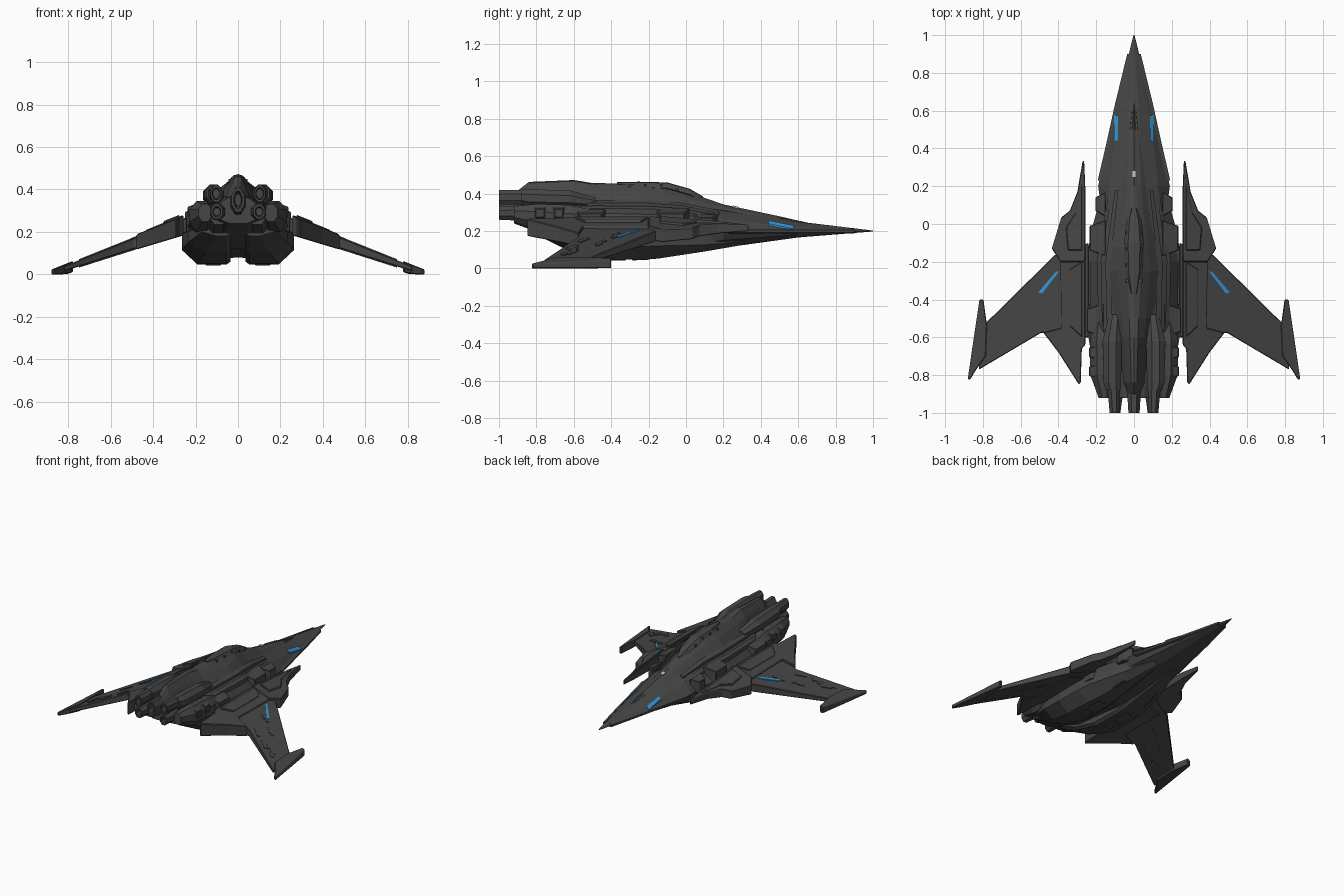
import bpy, bmesh, math, random

random.seed(4)

def material(name, rgb):
    m = bpy.data.materials.new(name)
    m.diffuse_color = (*rgb, 1)
    return m

HULL = material("dark_grey_hull", (0.062, 0.062, 0.062))
BLUE = material("blue_light", (0.04, 0.31, 0.66))
PALE = material("pale_sensor", (0.55, 0.55, 0.55))

def loft(name, rings, mat=HULL, mirror=False, bevel=0):
    """Skin closed rings of 3D points and cap both ends."""
    bm = bmesh.new()
    vs = [[bm.verts.new(p) for p in r] for r in rings]
    n = len(vs[0])
    for a, b in zip(vs, vs[1:]):
        for i in range(n):
            j = (i + 1) % n
            bm.faces.new((a[i], a[j], b[j], b[i]))
    bm.faces.new(vs[0])
    bm.faces.new(vs[-1][::-1])
    bmesh.ops.recalc_face_normals(bm, faces=bm.faces)
    me = bpy.data.meshes.new(name)
    bm.to_mesh(me)
    bm.free()
    me.materials.append(mat)
    ob = bpy.data.objects.new(name, me)
    bpy.context.collection.objects.link(ob)
    if mirror:
        ob.modifiers.new("mirror", 'MIRROR').use_mirror_merge = False
    if bevel:
        b = ob.modifiers.new("bevel", 'BEVEL')
        b.width, b.segments, b.limit_method = bevel, 1, 'ANGLE'
    return ob

def body(name, sections, **kw):
    """Symmetric loft from half sections: (y, [(x, z) from top centre to bottom centre])."""
    loft(name, [[(x, y, z) for x, z in h] + [(-x, y, z) for x, z in h[-2:0:-1]]
                for y, h in sections], **kw)

def plate(name, outline, top, bottom, mat=HULL, mirror=True, bevel=0.004):
    """Slab over an (x, y) outline between two height rules."""
    loft(name, [[(x, y, f(x, y)) for x, y in outline] for f in (bottom, top)],
         mat, mirror, bevel)

def pod(name, stations, n=8, mirror=True):
    """Faceted pod along y: (y, centre x, centre z, radius x, radius z)."""
    loft(name, [[(cx + rx * math.cos((i + .5) * math.tau / n), y,
                  cz + rz * math.sin((i + .5) * math.tau / n)) for i in range(n)]
                for y, cx, cz, rx, rz in stations], mirror=mirror)

def block(name, x0, x1, y0, y1, z0, z1, tip=0.03):
    """Box whose front and back slope in by tip towards the outside."""
    plate(name, [(x0, y0), (x1, y0 + tip), (x1, y1 - tip), (x0, y1)],
          lambda x, y: z1 - (x - x0) * 0.35, lambda x, y: z0)

# Main hull, needle nose to tail
body("main_hull", [
    (1.0, [(0, .202), (.001, .202), (.002, .201), (.003, .2), (.002, .198), (.001, .197), (0, .197)]),
    (.6, [(0, .25), (.025, .247), (.08, .22), (.1, .2), (.08, .18), (.03, .165), (0, .165)]),
    (.2, [(0, .325), (.04, .318), (.13, .262), (.19, .205), (.16, .15), (.06, .115), (0, .11)]),
    (.13, [(0, .335), (.05, .33), (.13, .28), (.18, .21), (.16, .14), (.06, .105), (0, .1)]),
    (-.05, [(0, .37), (.07, .355), (.16, .3), (.23, .225), (.215, .13), (.07, .08), (0, .08)]),
    (-.2, [(0, .38), (.1, .365), (.18, .31), (.24, .23), (.24, .13), (.1, .07), (0, .08)]),
    (-.6, [(0, .39), (.09, .37), (.18, .31), (.235, .23), (.21, .16), (.1, .12), (0, .12)]),
    (-.92, [(0, .37), (.05, .36), (.09, .33), (.11, .3), (.09, .26), (.04, .24), (0, .24)])])

# Raised spine / carapace: y, half width, top, base
body("spine", [(y, [(0, t), (w * .25, t - .006), (w * .62, t - (t - b) * .45), (w, b), (0, b - .02)])
               for y, w, t, b in [(.66, .008, .242, .235), (.5, .032, .278, .255), (.2, .062, .342, .31),
                                  (.0, .09, .41, .335), (-.12, .118, .448, .35), (-.25, .14, .452, .35),
                                  (-.5, .1, .456, .36), (-.6, .085, .472, .36), (-.84, .06, .462, .35),
                                  (-.9, .04, .415, .34)]])

# Cockpit canopy strip set in the spine
body("canopy", [(y, [(0, t), (w * .6, t - .003), (w, t - .03), (0, t - .05)])
                for y, w, t in [(.09, .015, .385), (.02, .04, .425), (-.1, .052, .459),
                                (-.25, .048, .463), (-.37, .02, .462)]])
for i in range(4):
    y = -.04 - i * .085
    plate("canopy_frame", [(-.045, y), (.045, y), (.045, y - .014), (-.045, y - .014)],
          lambda x, y: .462 - abs(x) * .3 - max(0, y + .12) * .3, lambda x, y: .41, mirror=False, bevel=0)

# Sensor on the nose ridge
plate("nose_sensor", [(-.011, .25), (.011, .25), (.011, .28), (-.011, .28)],
      lambda x, y: .336 - (y - .25) * .25, lambda x, y: .325 - (y - .25) * .25, PALE, False, 0)

# Flank rails beside the spine
for k, (x0, x1, z0) in enumerate([(.11, .135, .335), (.155, .175, .305)]):
    loft(f"flank_rail_{k}", [[(x0 * s, y, z0 - .04 + d), (x1 * s, y, z0 - .05 + d),
                              (x1 * s, y, z0 + .005 + d), (x0 * s, y, z0 + .02 + d)]
                             for y, s, d in [(.18, .75, -.045), (-.02, .95, -.005), (-.2, 1.12, .008),
                                             (-.5, 1.08, .01), (-.62, 1, .0)]], mirror=True)

# Nose edge strips
loft("nose_side_strip", [[(x - .015, y, .214), (x + .006, y, .206), (x + .006, y, .192), (x - .015, y, .186)]
                         for x, y in [(.03, .9), (.098, .62), (.135, .45), (.186, .23)]], mirror=True)

# Belly pods with a slot between them
loft("belly_pod", [[(.035, y, t), (.035, y, b + .015), (.055, y, b), (xb, y, b), (xo, y, m), (xo, y, t)]
                   for y, b, m, t, xb, xo in [(.32, .128, .145, .16, .07, .1), (.1, .09, .125, .17, .12, .18),
                                              (-.15, .052, .12, .185, .17, .25), (-.25, .045, .115, .19, .19, .265),
                                              (-.45, .05, .12, .19, .19, .265), (-.64, .1, .15, .2, .15, .235),
                                              (-.8, .18, .2, .23, .1, .17)]], mirror=True)
for i in range(4):
    y = -.42 + i * .13
    plate("belly_panel", [(.08, y), (.155, y), (.145, y + .1), (.08, y + .1)],
          lambda x, y: .09, lambda x, y: .042 + max(0, y + .22) * .155)

# Side blocks on the flanks
block("front_side_block", .15, .205, .04, .17, .19, .29)
block("shoulder_block", .15, .235, -.17, .02, .22, .325)
block("lower_side_block", .2, .258, -.45, -.1, .15, .25)
block("rear_side_block", .16, .25, -.6, -.42, .2, .325)

# Engines: large pods, upper and lower exhausts, centre fin
pod("outer_engine", [(-.5, .17, .265, .05, .05), (-.62, .172, .26, .066, .085), (-.8, .172, .275, .064, .075),
                     (-.92, .155, .29, .035, .045)])
pod("upper_engine", [(-.48, .1, .35, .035, .03), (-.62, .115, .37, .055, .05), (-.84, .115, .375, .05, .052),
                     (-.88, .11, .38, .042, .044)])
pod("upper_exhaust", [(-.86, .108, .38, .036, .043), (-1.0, .103, .38, .028, .043), (-1.0, .103, .38, .02, .03),
                      (-.95, .103, .38, .016, .024)])
pod("lower_engine", [(-.6, .1, .2, .07, .06), (-.8, .095, .25, .06, .06), (-.9, .09, .285, .05, .055)])
pod("lower_exhaust", [(-.86, .095, .295, .045, .045), (-1.0, .1, .295, .03, .038), (-1.0, .1, .295, .02, .026),
                      (-.95, .1, .295, .016, .02)])
pod("centre_exhaust", [(-.8, 0, .33, .045, .07), (-1.0, 0, .35, .032, .06), (-1.0, 0, .35, .02, .045),
                       (-.95, 0, .35, .016, .03)], mirror=False)
for k, y in enumerate((-.68, -.78)):
    block(f"engine_plate_{k}", .16, .238, y - .04, y + .04, .27, .345, .015)

# Wings slope down and outwards
wing_top = lambda x, y: .366 - .4 * x
wing_bot = lambda x, y: .275 - .318 * x
plate("wing", [(.24, -.1), (.42, -.165), (.79, -.53), (.83, -.6), (.82, -.77), (.49, -.575), (.38, -.6), (.24, -.6)],
      wing_top, wing_bot)

# Thicker wing root with forward spike and rear tail
root_top = lambda x, y: .383 - .4 * x - max(0, y + .1) * .1
root_bot = lambda x, y: .27 - .3 * x + max(0, y) * .03
plate("wing_root_spike", [(.258, -.2), (.39, -.2), (.435, -.13), (.385, .035), (.34, .07), (.3, .17),
                          (.272, .335), (.264, .335), (.258, .2)], root_top, root_bot)
plate("wing_root_tail", [(.258, -.2), (.39, -.2), (.385, -.55), (.48, -.575), (.4, -.68), (.292, -.85),
                         (.282, -.84), (.276, -.66), (.258, -.64)],
      lambda x, y: .38 - .4 * x, lambda x, y: .26 - .3 * x)
plate("spike_ridge", [(.275, -.14), (.35, -.14), (.36, -.02), (.31, .06), (.275, .22)],
      lambda x, y: root_top(x, y) + .008, lambda x, y: root_top(x, y) - .01)
plate("root_ridge", [(.275, -.6), (.34, -.54), (.34, -.24), (.275, -.2)],
      lambda x, y: .389 - .4 * x, lambda x, y: .37 - .4 * x)

# Wing tip fins
plate("wing_tip_fin", [(.797, -.4), (.818, -.4), (.845, -.58), (.88, -.82), (.868, -.825), (.835, -.77),
                       (.785, -.7), (.778, -.54)],
      lambda x, y: .374 - .4 * x, lambda x, y: max(0, .01 - .4 * (x - .78)))

# Wing panels, upper and lower, running parallel to the leading edge
for i in range(9):
    t, c = .1 + .088 * i, random.uniform(.06, .22) * (1.15 - .06 * i)
    x, y = .42 + .37 * t, -.2 - .36 * t - c
    l, w = random.uniform(.03, .06), random.uniform(.01, .02)
    quad = [(x, y), (x + l, y - l * .95), (x + l - w, y - l * .95 - w), (x - w, y - w)]
    plate("wing_panel_top", quad, lambda x, y: .371 - .4 * x, lambda x, y: .36 - .4 * x, bevel=0)
    plate("wing_panel_bottom", quad, lambda x, y: .28 - .318 * x, lambda x, y: .27 - .318 * x, bevel=0)

# Blue light strips on wings and nose
plate("wing_light", [(.397, -.252), (.413, -.252), (.507, -.362), (.487, -.368)][::1],
      lambda x, y: .372 - .4 * x, lambda x, y: .363 - .4 * x, BLUE, bevel=0)
plate("nose_light", [(.085, .44), (.106, .44), (.106, .575), (.085, .575)],
      lambda x, y: .236 - .8 * (x - .095) - .2 * (y - .5),
      lambda x, y: .227 - .8 * (x - .095) - .2 * (y - .5), BLUE, bevel=0)
